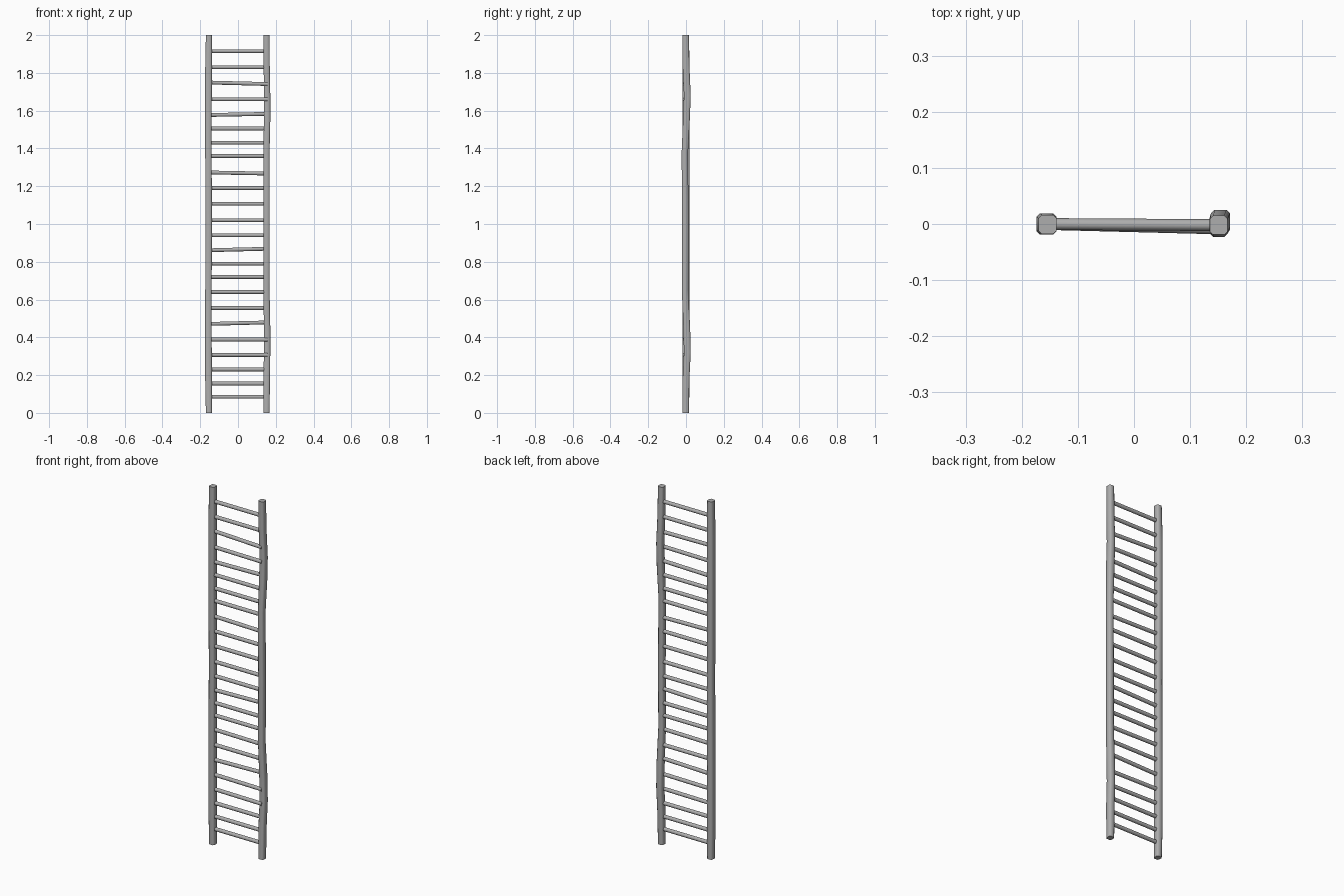
import bpy, bmesh, math
from mathutils import Vector

cube = bpy.data.objects.get("Cube")
if cube:
    bpy.data.objects.remove(cube, do_unlink=True)

# Single worn grey finish
grey = bpy.data.materials.new("worn_grey")
grey.use_nodes = True
colour = (0.42, 0.42, 0.42, 1)
grey.diffuse_color = colour
grey.node_tree.nodes["Principled BSDF"].inputs["Base Color"].default_value = colour


def loft(name, rings):
    """Skin a list of equal-sized rings into a closed, smooth-sided bar."""
    bm = bmesh.new()
    loops = [[bm.verts.new(p) for p in ring] for ring in rings]
    n = len(loops[0])
    for a, b in zip(loops, loops[1:]):
        for i in range(n):
            j = (i + 1) % n
            bm.faces.new((a[i], a[j], b[j], b[i]))
    bm.faces.new(loops[0])
    bm.faces.new(loops[-1])
    bmesh.ops.recalc_face_normals(bm, faces=bm.faces)
    mesh = bpy.data.meshes.new(name)
    bm.to_mesh(mesh)
    bm.free()
    mesh.materials.append(grey)
    obj = bpy.data.objects.new(name, mesh)
    bpy.context.collection.objects.link(obj)
    bpy.ops.object.select_all(action='DESELECT')
    obj.select_set(True)
    bpy.context.view_layer.objects.active = obj
    bpy.ops.object.shade_smooth_by_angle(angle=math.radians(50))
    return obj


def rail_ring(x, y, z, half_x, half_y, cut=0.006):
    """Square section with chamfered corners."""
    a, b = half_x, half_y
    pts = [(a, b - cut), (a - cut, b), (cut - a, b), (-a, b - cut),
           (-a, cut - b), (cut - a, -b), (a - cut, -b), (a, cut - b)]
    return [(x + px, y + py, z) for px, py in pts]


def rail(name, path):
    loft(name, [rail_ring(*p) for p in path])


# Hand-bent side rails: x, y, height, half width, half depth
rail("right_rail", [
    (-0.154, -0.001, 0, 0.016, 0.017),
    (-0.156, 0, 0.2, 0.018, 0.019),
    (-0.157, 0, 0.5, 0.017, 0.019),
    (-0.155, 0, 1.0, 0.017, 0.018),
    (-0.157, 0, 1.5, 0.017, 0.019),
    (-0.156, 0, 1.8, 0.018, 0.019),
    (-0.154, -0.001, 2, 0.016, 0.017)])
rail("left_rail", [
    (0.151, -0.002, 0, 0.016, 0.017),
    (0.152, 0, 0.18, 0.017, 0.018),
    (0.154, 0.007, 0.32, 0.017, 0.018),
    (0.154, 0.004, 0.45, 0.017, 0.018),
    (0.151, -0.005, 0.65, 0.016, 0.017),
    (0.152, -0.004, 1.0, 0.016, 0.017),
    (0.151, -0.006, 1.38, 0.016, 0.017),
    (0.154, 0.002, 1.55, 0.017, 0.018),
    (0.154, 0.007, 1.68, 0.017, 0.018),
    (0.152, 0, 1.84, 0.016, 0.018),
    (0.151, -0.002, 2, 0.016, 0.017)])

# Rungs, unevenly spaced, with a few slightly tilted
heights = [0.085, 0.155, 0.23, 0.307, 0.388, 0.475, 0.555, 0.64,
           0.72, 0.79, 0.865, 0.94, 1.02, 1.107, 1.19, 1.27,
           1.36, 1.43, 1.505, 1.58, 1.66, 1.745, 1.83, 1.915]
tilts = {5: 0.004, 10: 0.004, 15: -0.003, 19: 0.003, 21: -0.004}
skewed = {3, 4, 7, 20, 21}
radius, sides = 0.0105, 10
for k, z in enumerate(heights):
    tilt = tilts.get(k, 0)
    end_y = -0.008 if k in skewed else -0.002
    rings = []
    for x, y, dz in ((-0.155, 0, -tilt), (0.155, end_y, tilt)):
        rings.append([Vector((x, y + radius * math.cos(t), z + dz + radius * math.sin(t)))
                      for t in (math.tau * i / sides for i in range(sides))])
    loft(f"rung_{k + 1}", rings)
